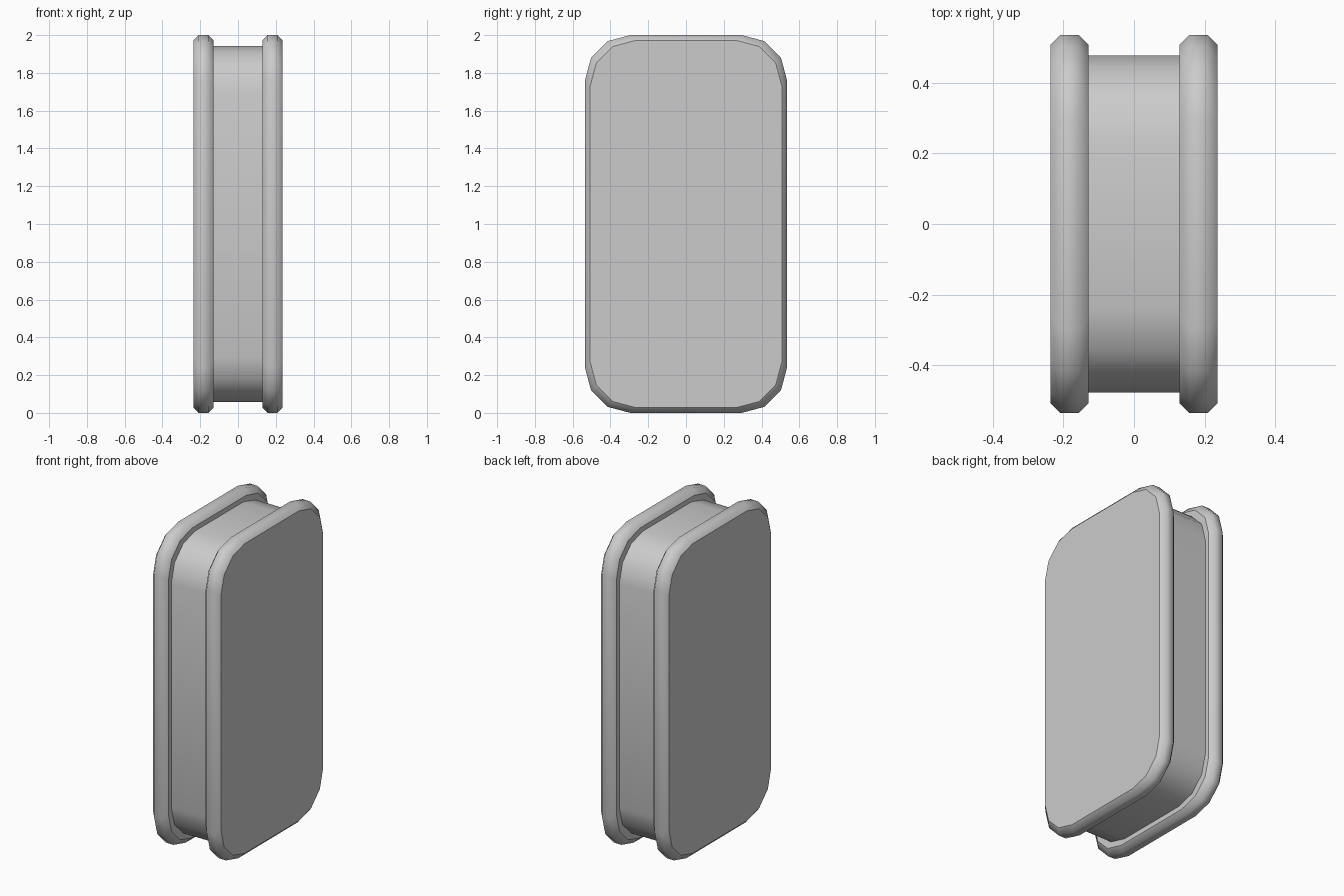
import bpy, bmesh
from math import sin, cos, pi

if "Cube" in bpy.data.objects:
    bpy.data.objects.remove(bpy.data.objects["Cube"])

HALF_Y, HEIGHT, RADIUS, SEGS = 0.535, 2.0, 0.24, 3


def outline(bm, x, inset):
    """Ring of vertices: rounded rectangle in the YZ plane, shrunk by inset."""
    cy = HALF_Y - RADIUS - inset
    cz = HEIGHT / 2 - RADIUS - inset
    ring = []
    for i, (sy, sz) in enumerate([(1, 1), (-1, 1), (-1, -1), (1, -1)]):
        for k in range(SEGS + 1):
            a = (i + k / SEGS) * pi / 2
            ring.append(bm.verts.new((x, sy * cy + RADIUS * cos(a),
                                      HEIGHT / 2 + sz * cz + RADIUS * sin(a))))
    return ring


# Half cross-section (x, inset): flat cap, bevelled rim, step down to the core
half = [(0.236, 0.028), (0.208, 0.0), (0.157, 0.0), (0.129, 0.028), (0.129, 0.058)]
sections = [(-x, d) for x, d in half] + half[::-1]

# Double-rimmed slab lofted through the mirrored sections
bm = bmesh.new()
rings = [outline(bm, x, d) for x, d in sections]
for a, b in zip(rings, rings[1:]):
    n = len(a)
    for i in range(n):
        j = (i + 1) % n
        bm.faces.new((a[i], a[j], b[j], b[i]))
bm.faces.new(rings[0])
bm.faces.new(rings[-1])
bmesh.ops.recalc_face_normals(bm, faces=bm.faces)

# Smooth rims and core, with crisp borders around every sideways-facing flat
for f in bm.faces:
    f.smooth = True
for e in bm.edges:
    flats = [abs(f.normal.x) > 0.99 for f in e.link_faces]
    if any(flats) and not all(flats):
        e.smooth = False

mesh = bpy.data.meshes.new("double_rimmed_slab")
bm.to_mesh(mesh)
bm.free()
bpy.context.collection.objects.link(bpy.data.objects.new("double_rimmed_slab", mesh))
